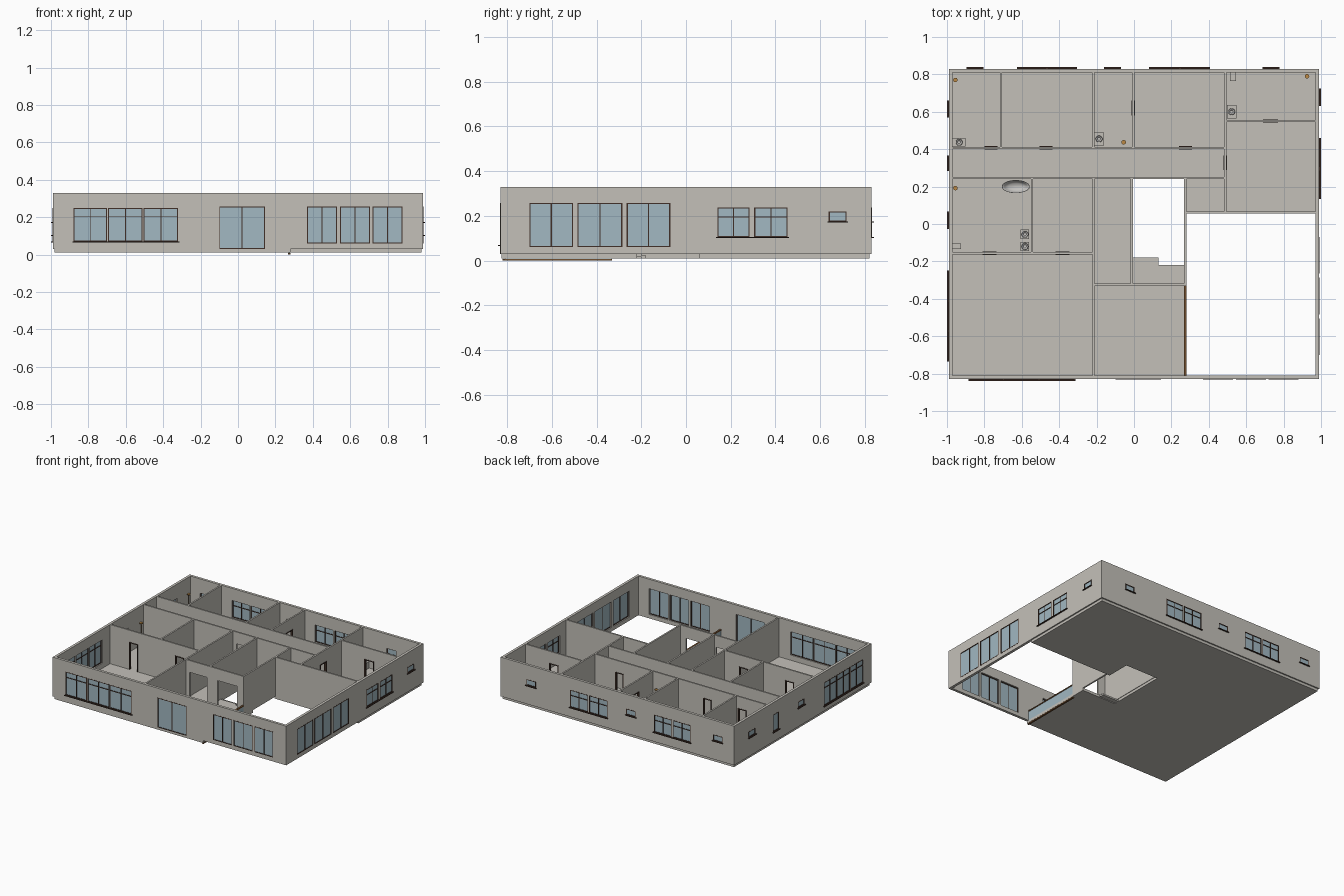
import bpy, bmesh, math
from mathutils import Matrix, Vector

if "Cube" in bpy.data.objects:
    bpy.data.objects.remove(bpy.data.objects["Cube"])


def material(name, rgb):
    m = bpy.data.materials.new(name)
    m.diffuse_color = (*rgb, 1)
    m.use_nodes = True
    m.node_tree.nodes["Principled BSDF"].inputs["Base Color"].default_value = m.diffuse_color
    return m


PLASTER = material("warm_grey_plaster", (0.55, 0.53, 0.485))
FRAME = material("dark_brown_frame", (0.05, 0.028, 0.02))
GLASS = material("pale_blue_glass", (0.36, 0.48, 0.54))
WOOD = material("brown_wood", (0.17, 0.08, 0.03))
BRONZE = material("bronze", (0.5, 0.25, 0.06))
CERAMIC = material("grey_ceramic", (0.55, 0.54, 0.52))


def boxes(name, mat, parts):
    """One object made of boxes (x0, x1, y0, y1, z0, z1)."""
    bm = bmesh.new()
    for x0, x1, y0, y1, z0, z1 in parts:
        size = Matrix.Diagonal((x1 - x0, y1 - y0, z1 - z0, 1))
        mid = Vector((x0 + x1, y0 + y1, z0 + z1)) / 2
        bmesh.ops.create_cube(bm, size=1, matrix=Matrix.Translation(mid) @ size)
    me = bpy.data.meshes.new(name)
    bm.to_mesh(me)
    bm.free()
    me.materials.append(mat)
    ob = bpy.data.objects.new(name, me)
    bpy.context.collection.objects.link(ob)
    return ob


def lathe(name, mat, profile, loc, sx=1, sy=1, n=24):
    """Turn a (radius, height) profile around z."""
    bm = bmesh.new()
    rings = [[bm.verts.new((loc[0] + sx * r * math.cos(2 * math.pi * i / n),
                            loc[1] + sy * r * math.sin(2 * math.pi * i / n), loc[2] + z))
              for i in range(n)] for r, z in profile]
    for a, b in zip(rings, rings[1:]):
        for i in range(n):
            j = (i + 1) % n
            bm.faces.new((a[i], a[j], b[j], b[i]))
    bm.faces.new(rings[0][::-1])
    bm.faces.new(rings[-1])
    for f in bm.faces:
        f.smooth = len(f.verts) == 4
    me = bpy.data.meshes.new(name)
    bm.to_mesh(me)
    bm.free()
    me.materials.append(mat)
    bpy.context.collection.objects.link(bpy.data.objects.new(name, me))


def along(axis, u0, u1, v0, v1, z0, z1):
    """Box running along x or y, v being the other direction."""
    v0, v1 = min(v0, v1), max(v0, v1)
    return (u0, u1, v0, v1, z0, z1) if axis == "x" else (v0, v1, u0, u1, z0, z1)


Z0, Z1 = 0.03, 0.33


def wall(name, axis, v0, v1, u0, u1, openings=()):
    """Wall with rectangular openings (u0, u1, z0, z1)."""
    parts, u = [], u0
    for a, b, lo, hi in sorted(openings):
        if a > u:
            parts.append(along(axis, u, a, v0, v1, Z0, Z1))
        if lo > Z0:
            parts.append(along(axis, a, b, v0, v1, Z0, lo))
        parts.append(along(axis, a, b, v0, v1, hi, Z1))
        u = b
    parts.append(along(axis, u, u1, v0, v1, Z0, Z1))
    boxes(name, PLASTER, parts)


def window(name, axis, face, u0, u1, z0, z1, mullion=True, transom=None):
    """Framed window just inside the outer face of a wall."""
    s = math.copysign(1, face)
    w, out, back = 0.005, face + 0.001 * s, face - 0.012 * s
    bars = [(u0, u0 + w, z0, z1), (u1 - w, u1, z0, z1), (u0, u1, z0, z0 + w), (u0, u1, z1 - w, z1)]
    if mullion:
        m = (u0 + u1) / 2
        bars.append((m - w / 2, m + w / 2, z0, z1))
    if transom:
        bars.append((u0, u1, transom - w / 2, transom + w / 2))
    boxes(name + "_frame", FRAME, [along(axis, a, b, back, out, c, d) for a, b, c, d in bars])
    boxes(name + "_glass", GLASS, [along(axis, u0, u1, face - 0.008 * s, face - 0.003 * s, z0, z1)])


def outer_wall(name, axis, face, u0, u1, wins, sills):
    s = math.copysign(1, face)
    wall(name + "_wall", axis, face - 0.02 * s, face, u0, u1, [w[:4] for w in wins])
    for i, w in enumerate(wins):
        window(f"{name}_window_{i + 1}", axis, face, *w)
    if sills:
        boxes(name + "_sills", FRAME,
              [along(axis, a - 0.006, b + 0.006, face - 0.005 * s, face + 0.01 * s, z - 0.005, z)
               for a, b, z in sills])


# window kinds: (u0, u1, z0, z1, mullion, transom)
def small(c): return (c - 0.04, c + 0.04, 0.175, 0.22, False)
def tall(a, b): return (a, b, 0.06, 0.257)
def pair(a, b): return (a, b, 0.105, 0.237, True, 0.195)
def living(a, b): return (a, b, 0.07, 0.248, True, 0.205)


# Outer walls
outer_wall("front", "x", -0.83, -0.99, 0.99,
           [living(-0.88, -0.70), living(-0.695, -0.51), living(-0.505, -0.32),
            (-0.10, 0.145, 0.03, 0.257),
            tall(0.37, 0.53), tall(0.545, 0.705), tall(0.72, 0.88)], [(-0.88, -0.32, 0.07)])
outer_wall("back", "x", 0.83, -0.99, 0.99,
           [small(-0.85), pair(-0.62, -0.47), pair(-0.46, -0.31), small(-0.115),
            pair(0.085, 0.24), pair(0.25, 0.40), small(0.732)],
           [(-0.62, -0.31, 0.105), (0.085, 0.40, 0.105)] +
           [(c - 0.04, c + 0.04, 0.175) for c in (-0.85, -0.115, 0.732)])
outer_wall("right", "y", 0.99, -0.81, 0.81,
           [tall(-0.70, -0.505), tall(-0.485, -0.285), tall(-0.265, -0.07),
            pair(0.14, 0.285), pair(0.305, 0.455), small(0.678)],
           [(0.14, 0.455, 0.105), (0.638, 0.718, 0.175)])
outer_wall("left", "y", -0.99, -0.81, 0.81,
           [living(-0.73, -0.575), living(-0.57, -0.415), living(-0.41, -0.255),
            small(0.02), (0.29, 0.36, 0.105, 0.237, False), small(0.615)],
           [(-0.73, -0.255, 0.07), (-0.02, 0.06, 0.175), (0.29, 0.36, 0.105), (0.575, 0.655, 0.175)])

# Floor slabs around the stairwell and the open terrace, with two steps
boxes("floor_slab", PLASTER, [
    (-0.98, -0.01, -0.825, 0.82, 0.01, 0.03),
    (-0.01, 0.28, -0.825, -0.22, 0.01, 0.03),
    (-0.01, 0.28, 0.24, 0.82, 0.01, 0.03),
    (0.27, 0.98, 0.058, 0.82, 0.01, 0.03)])
boxes("stair_steps", PLASTER, [(-0.01, 0.13, -0.22, -0.20, 0.015, 0.03),
                               (-0.01, 0.13, -0.20, -0.178, 0.01, 0.022)])

# Inner walls: axis, centre, start, end, door openings
DOOR = 0.21
inner = [
    ("x", 0.407, -0.97, 0.487, [(-0.80, -0.73), (-0.505, -0.435), (0.24, 0.31)]),
    ("x", 0.246, -0.97, 0.487, [(-0.18, -0.05)]),
    ("x", 0.551, 0.49, 0.97, [(0.69, 0.77)]),
    ("x", 0.062, 0.27, 0.97, []),
    ("x", -0.157, -0.97, -0.216, [(-0.81, -0.735), (-0.42, -0.345)]),
    ("x", -0.325, -0.216, 0.28, [(-0.18, -0.03), (0.06, 0.222)]),
    ("y", -0.711, 0.407, 0.81, []),
    ("y", -0.218, 0.407, 0.81, []),
    ("y", -0.004, 0.407, 0.81, [(0.58, 0.66)]),
    ("y", 0.488, 0.06, 0.81, [(0.29, 0.365)]),
    ("y", 0.274, -0.325, 0.246, []),
    ("y", -0.012, -0.325, 0.246, []),
    ("y", -0.216, -0.81, 0.246, []),
    ("y", -0.546, -0.157, 0.246, []),
]
T = 0.006
for i, (axis, v, a, b, doors) in enumerate(inner):
    wall(f"inner_wall_{i + 1}", axis, v - T, v + T, a, b, [(p, q, Z0, Z0 + DOOR) for p, q in doors])
    trims = []
    for p, q in doors:
        if q - p > 0.1:          # wide passages have no frame
            continue
        t, top, w = T + 0.003, Z0 + DOOR, 0.006
        trims += [along(axis, p, p + w, v - t, v + t, Z0, top),
                  along(axis, q - w, q, v - t, v + t, Z0, top),
                  along(axis, p, q, v - t, v + t, top - w, top)]
    if trims:
        boxes(f"door_frame_{i + 1}", FRAME, trims)

# Glass balustrade facing the open terrace
boxes("balustrade_glass", GLASS, [(0.271, 0.277, -0.81, -0.33, 0.005, 0.10)])
boxes("balustrade_rails", WOOD, [(0.268, 0.281, -0.81, -0.33, 0.10, 0.108),
                                 (0.268, 0.281, -0.82, -0.33, 0.0, 0.008)])

# Bathroom showers: low tray, bronze pole and head
trays = [(-0.97, -0.89, 0.73, 0.81, -0.955, 0.77), (-0.09, -0.01, 0.413, 0.49, -0.055, 0.437),
         (-0.97, -0.89, 0.155, 0.24, -0.955, 0.192), (0.89, 0.97, 0.73, 0.81, 0.925, 0.79)]
for i, (x0, x1, y0, y1, px, py) in enumerate(trays):
    boxes(f"shower_tray_{i + 1}", PLASTER, [(x0, x1, y0, y1, 0.03, 0.034)])
    lathe(f"shower_column_{i + 1}", BRONZE,
          [(0.002, 0), (0.002, 0.17), (0.012, 0.172), (0.012, 0.178)], (px, py, 0.034), n=16)

# Toilets and basins: square body with a round bowl
fixtures = [(-0.935, 0.437, 0.07, 0.045), (-0.187, 0.455, 0.05, 0.075), (0.522, 0.60, 0.05, 0.07),
            (-0.583, -0.055, 0.045, 0.05), (-0.583, -0.12, 0.045, 0.05)]
for i, (x, y, w, d) in enumerate(fixtures):
    boxes(f"fixture_body_{i + 1}", PLASTER,
          [(x - w / 2, x + w / 2, y - d / 2, y + d / 2, 0.03, 0.088)])
    lathe(f"fixture_bowl_{i + 1}", CERAMIC,
          [(0.012, 0), (0.018, 0.012), (0.014, 0.012), (0.008, 0.004)], (x, y, 0.086))
boxes("toilet_corner", PLASTER, [(-0.97, -0.925, -0.133, -0.105, 0.03, 0.075)])
boxes("sink_corner", PLASTER, [(0.512, 0.545, 0.765, 0.81, 0.03, 0.08)])

# Oval bathtub
lathe("bathtub", CERAMIC, [(0.7, 0), (0.9, 0.02), (1, 0.055), (0.95, 0.055), (0.8, 0.025),
                           (0.5, 0.012), (0.1, 0.01)], (-0.632, 0.2, 0.03), 0.075, 0.035, 32)
